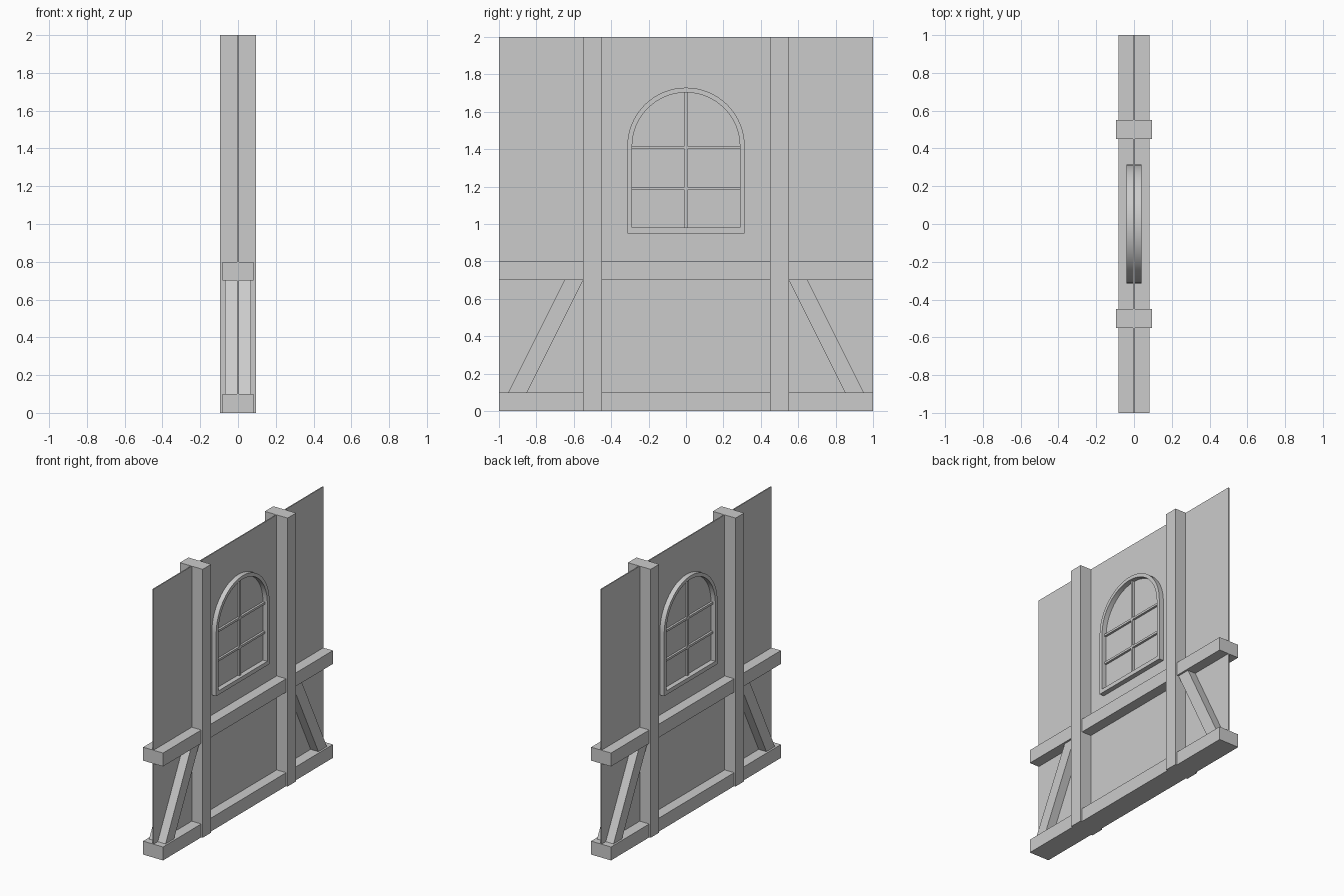
import bpy, bmesh
from math import sin, cos, pi

if "Cube" in bpy.data.objects:
    bpy.data.objects.remove(bpy.data.objects["Cube"])


def finish(name, bm, smooth=False):
    bmesh.ops.recalc_face_normals(bm, faces=bm.faces)
    me = bpy.data.meshes.new(name)
    bm.to_mesh(me)
    bm.free()
    ob = bpy.data.objects.new(name, me)
    bpy.context.collection.objects.link(ob)
    if smooth:
        bpy.ops.object.select_all(action='DESELECT')
        ob.select_set(True)
        bpy.context.view_layer.objects.active = ob
        bpy.ops.object.shade_smooth_by_angle()
    return ob


def prism(name, pts, hx):
    """Extrude a (y, z) outline from -hx to hx."""
    bm = bmesh.new()
    a = [bm.verts.new((-hx, y, z)) for y, z in pts]
    b = [bm.verts.new((hx, y, z)) for y, z in pts]
    n = len(pts)
    bm.faces.new(a)
    bm.faces.new(b)
    for i in range(n):
        j = (i + 1) % n
        bm.faces.new((a[i], a[j], b[j], b[i]))
    return finish(name, bm)


def box(name, y0, y1, z0, z1, hx):
    return prism(name, [(y0, z0), (y1, z0), (y1, z1), (y0, z1)], hx)


def arch(r, bottom, spring=1.415, seg=32):
    pts = [(-r, bottom), (r, bottom)]
    return pts + [(r * cos(pi * i / seg), spring + r * sin(pi * i / seg)) for i in range(seg + 1)]


# thin plaster panel
box("wall_panel", -1, 1, 0, 2, 0.004)

# horizontal timbers
box("sill_beam", -1, 1, 0, 0.1, 0.082)
box("middle_rail", -1, 1, 0.7, 0.8, 0.082)

# posts and slanted braces, mirrored
for s, side in ((-1, "left"), (1, "right")):
    box("post_" + side, s * 0.45, s * 0.55, 0, 2, 0.094)
    prism("brace_" + side, [(s * 0.85, 0.1), (s * 0.95, 0.1), (s * 0.65, 0.7), (s * 0.55, 0.7)], 0.068)

# arched window frame: ring between outer and inner outline
bm = bmesh.new()
rings = [[bm.verts.new((x, y, z)) for y, z in arch(r, b)]
         for x, r, b in ((-0.04, 0.314, 0.95), (0.04, 0.314, 0.95),
                         (0.04, 0.288, 0.98), (-0.04, 0.288, 0.98))]
n = len(rings[0])
for k in range(4):
    p, q = rings[k], rings[(k + 1) % 4]
    for i in range(n):
        j = (i + 1) % n
        bm.faces.new((p[i], p[j], q[j], q[i]))
finish("window_frame", bm, smooth=True)

# glazing bars
box("window_bar_vertical", -0.008, 0.008, 0.97, 1.71, 0.02)
for name, z in (("upper", 1.408), ("lower", 1.19)):
    box("window_bar_" + name, -0.295, 0.295, z - 0.008, z + 0.008, 0.02)
